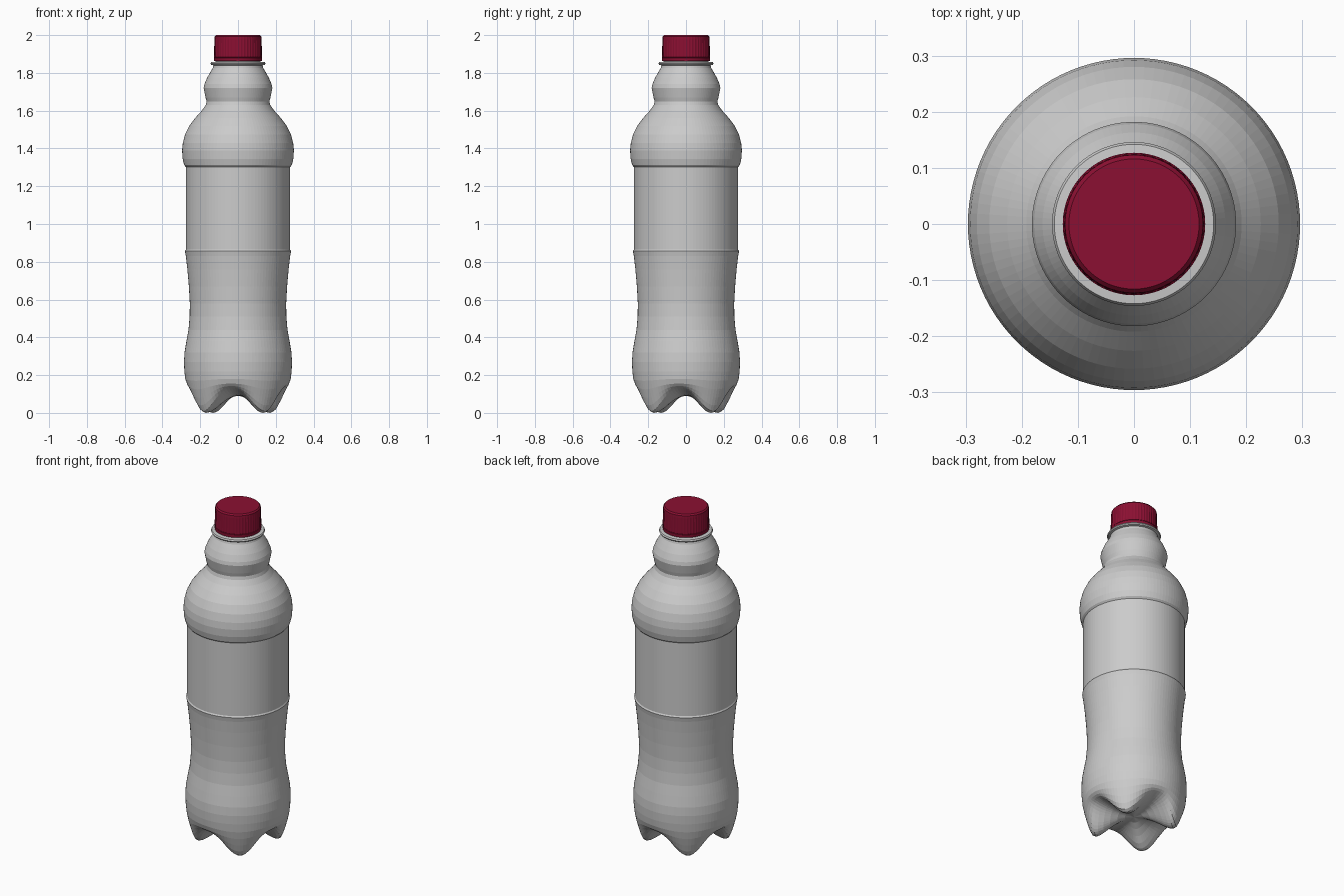
import bpy, bmesh, math

SEG = 96


def material(name, rgb):
    m = bpy.data.materials.new(name)
    m.diffuse_color = (*rgb, 1.0)
    return m


def skin(name, rings, mat, smooth=None):
    """Join equal-length rings of points into a closed surface."""
    bm = bmesh.new()
    rows = [[bm.verts.new(p) for p in ring] for ring in rings]
    n = len(rows[0])
    for a, b in zip(rows, rows[1:]):
        for i in range(n):
            j = (i + 1) % n
            bm.faces.new((a[i], a[j], b[j], b[i]))
    for row in (rows[0], rows[-1]):
        bm.faces.new(row)
    bmesh.ops.recalc_face_normals(bm, faces=bm.faces)
    me = bpy.data.meshes.new(name)
    bm.to_mesh(me)
    bm.free()
    me.materials.append(mat)
    ob = bpy.data.objects.new(name, me)
    bpy.context.collection.objects.link(ob)
    return ob


def circle(r, z, ridge=0.0):
    return [((r - ridge * (i % 2)) * math.cos(2 * math.pi * i / SEG),
             (r - ridge * (i % 2)) * math.sin(2 * math.pi * i / SEG), z)
            for i in range(SEG)]


grey = material("bottle grey", (0.6, 0.6, 0.6))
red = material("cap red", (0.26, 0.005, 0.032))

# Base: profile over a foot and profile over a valley, from centre outwards
foot = [(0.004, 0.09), (0.05, 0.085), (0.09, 0.068), (0.13, 0.045), (0.165, 0.02),
        (0.195, 0.004), (0.215, 0.0), (0.232, 0.01), (0.246, 0.04), (0.258, 0.08),
        (0.27, 0.125), (0.279, 0.17), (0.284, 0.22)]
valley = [(0.004, 0.09), (0.05, 0.092), (0.09, 0.096), (0.13, 0.102), (0.165, 0.11),
          (0.195, 0.118), (0.215, 0.124), (0.232, 0.13), (0.246, 0.135), (0.258, 0.142),
          (0.27, 0.155), (0.279, 0.18), (0.284, 0.22)]


def base_ring(k):
    pts = []
    (rf, zf), (rv, zv) = foot[k], valley[k]
    twist = math.radians(8) * min(1, rf / 0.25)     # valleys swirl slightly
    for i in range(SEG):
        a = 2 * math.pi * i / SEG
        f = (0.5 - 0.5 * math.cos(4 * (a + twist))) ** 1.2
        r, z = rv + (rf - rv) * f, zv + (zf - zv) * f
        pts.append((r * math.cos(a), r * math.sin(a), z))
    return pts


# Waist, label panel, shoulder, neck bulge and neck ring
body = [(0.286, 0.27), (0.283, 0.32), (0.273, 0.38), (0.262, 0.44), (0.256, 0.51),
        (0.255, 0.58), (0.260, 0.67), (0.268, 0.76), (0.276, 0.83), (0.281, 0.856),
        (0.276, 0.864), (0.276, 1.302), (0.285, 1.312), (0.293, 1.345), (0.296, 1.39),
        (0.292, 1.43), (0.280, 1.475), (0.258, 1.52), (0.226, 1.562), (0.192, 1.60),
        (0.171, 1.63), (0.166, 1.648), (0.172, 1.67), (0.177, 1.695), (0.182, 1.72),
        (0.178, 1.74), (0.163, 1.775), (0.146, 1.805), (0.134, 1.825), (0.130, 1.84),
        (0.142, 1.843), (0.146, 1.849), (0.142, 1.857), (0.118, 1.859), (0.118, 1.93)]
skin("bottle_body",
     [base_ring(k) for k in range(len(foot))] + [circle(r, z) for r, z in body], grey)

# Screw cap with fine grip ridges above a plain tamper band
skin("cap_band", [circle(0.119, 1.862), circle(0.126, 1.863), circle(0.127, 1.880),
                  circle(0.122, 1.882)], red)
skin("screw_cap", [circle(0.122, 1.880), circle(0.127, 1.883, 0.002),
                   circle(0.125, 1.978, 0.002), circle(0.123, 1.992),
                   circle(0.116, 2.0)], red)
